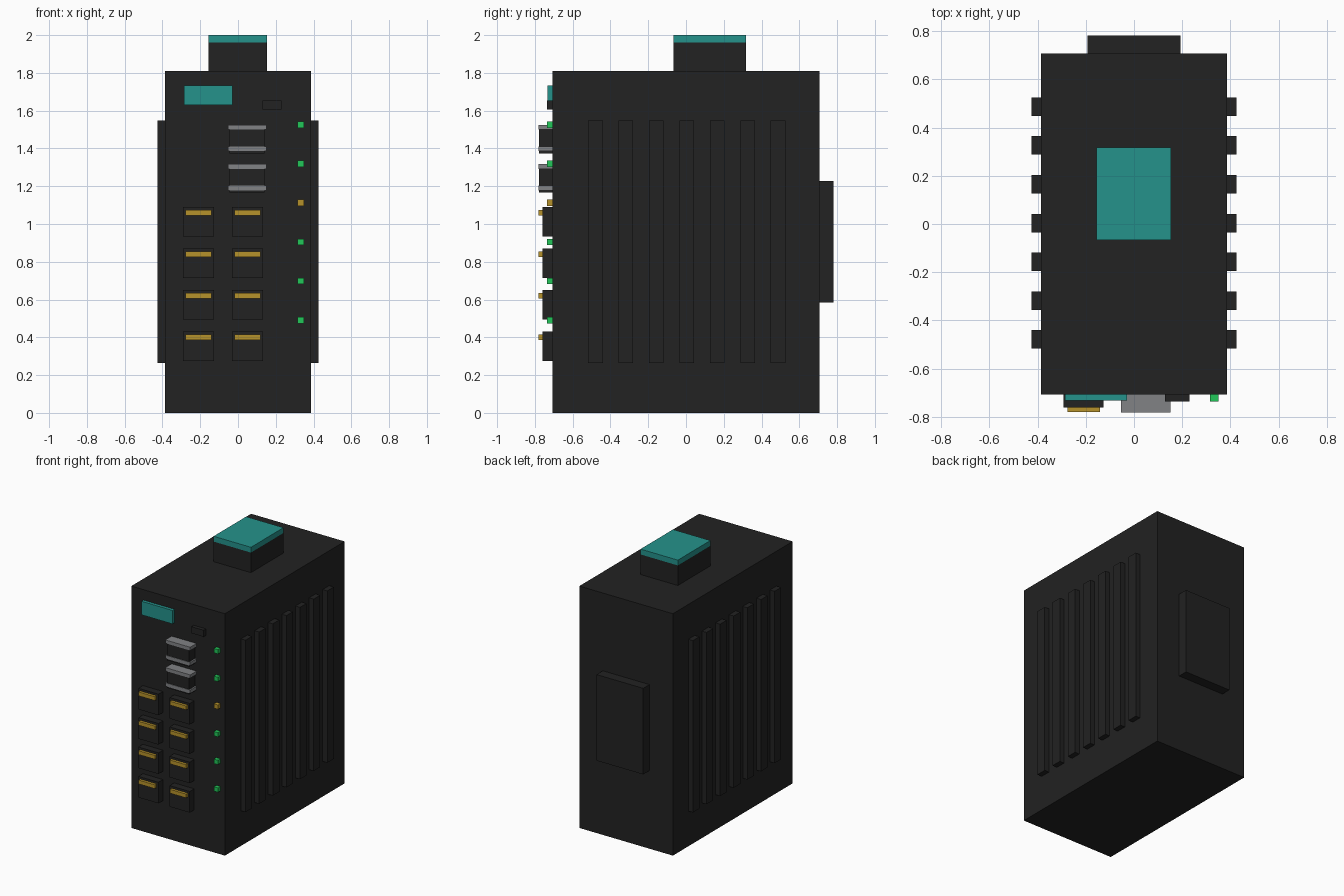
import bpy, bmesh
from mathutils import Vector

if "Cube" in bpy.data.objects:
    bpy.data.objects.remove(bpy.data.objects["Cube"])


def material(name, rgb):
    m = bpy.data.materials.new(name)
    m.diffuse_color = (*rgb, 1)
    m.use_nodes = True
    m.node_tree.nodes["Principled BSDF"].inputs["Base Color"].default_value = m.diffuse_color
    return m


black = material("black casing", (0.016, 0.016, 0.016))
teal = material("teal", (0.018, 0.29, 0.26))
grey = material("grey metal", (0.22, 0.225, 0.235))
gold = material("gold", (0.47, 0.29, 0.024))
green = material("green light", (0.016, 0.57, 0.10))


def box(name, x, y, z, mat):
    """Box from (min, max) pairs on each axis."""
    lo, hi = Vector((x[0], y[0], z[0])), Vector((x[1], y[1], z[1]))
    bm = bmesh.new()
    bmesh.ops.create_cube(bm, size=1)
    for v in bm.verts:
        v.co = Vector([(lo[i] + hi[i]) / 2 + v.co[i] * (hi[i] - lo[i]) for i in range(3)])
    mesh = bpy.data.meshes.new(name)
    bm.to_mesh(mesh)
    bm.free()
    mesh.materials.append(mat)
    ob = bpy.data.objects.new(name, mesh)
    bpy.context.collection.objects.link(ob)
    return ob


W, D, H = 0.387, 0.708, 1.81   # half width, half depth, height
FRONT = -D + 0.005             # parts sink slightly into the front panel

# Main casing and rear rail mount
box("casing", (-W, W), (-D, D), (0, H), black)
box("rail_mount", (-0.193, 0.193), (D - 0.005, 0.782), (0.584, 1.228), black)

# Top power connector with coloured cap
box("power_connector", (-0.155, 0.154), (-0.067, 0.318), (H - 0.005, 1.96), black)
box("power_cap", (-0.155, 0.154), (-0.067, 0.318), (1.96, 2.0), teal)

# Cooling fins on both sides
for side in (-1, 1):
    for i in range(7):
        y = 0.004 + (i - 3) * 0.161
        x = sorted((side * (W - 0.005), side * 0.425))
        box("cooling_fin", x, (y - 0.0385, y + 0.0385), (0.263, 1.549), black)

# Front label plate and small switch
box("label_plate", (-0.287, -0.03), (-0.732, FRONT), (1.631, 1.732), teal)
box("dip_switch", (0.129, 0.231), (-0.736, FRONT), (1.606, 1.655), black)

# Fibre ports: dark cage between two metal strips
for z in (1.455, 1.248):
    box("fibre_port", (-0.044, 0.141), (-0.778, FRONT), (z - 0.081, z + 0.06), black)
    for s in (-1, 1):
        c = z + s * 0.057
        box("fibre_port_strip", (-0.054, 0.152), (-0.782, FRONT), (c - 0.0125, c + 0.0125), grey)

# Network ports with gold contacts
for x in (-0.209, 0.05):
    for i in range(4):
        z = 0.353 + i * 0.2197
        box("network_port", (x - 0.083, x + 0.083), (-0.761, FRONT), (z - 0.079, z + 0.079), black)
        box("port_contacts", (x - 0.068, x + 0.068), (-0.781, -0.755), (z + 0.034, z + 0.063), gold)

# Column of status lights, the third one amber
for i in range(6):
    z = 1.526 - i * 0.207
    box("status_light", (0.316, 0.35), (-0.737, FRONT), (z - 0.0165, z + 0.0165),
        gold if i == 2 else green)
